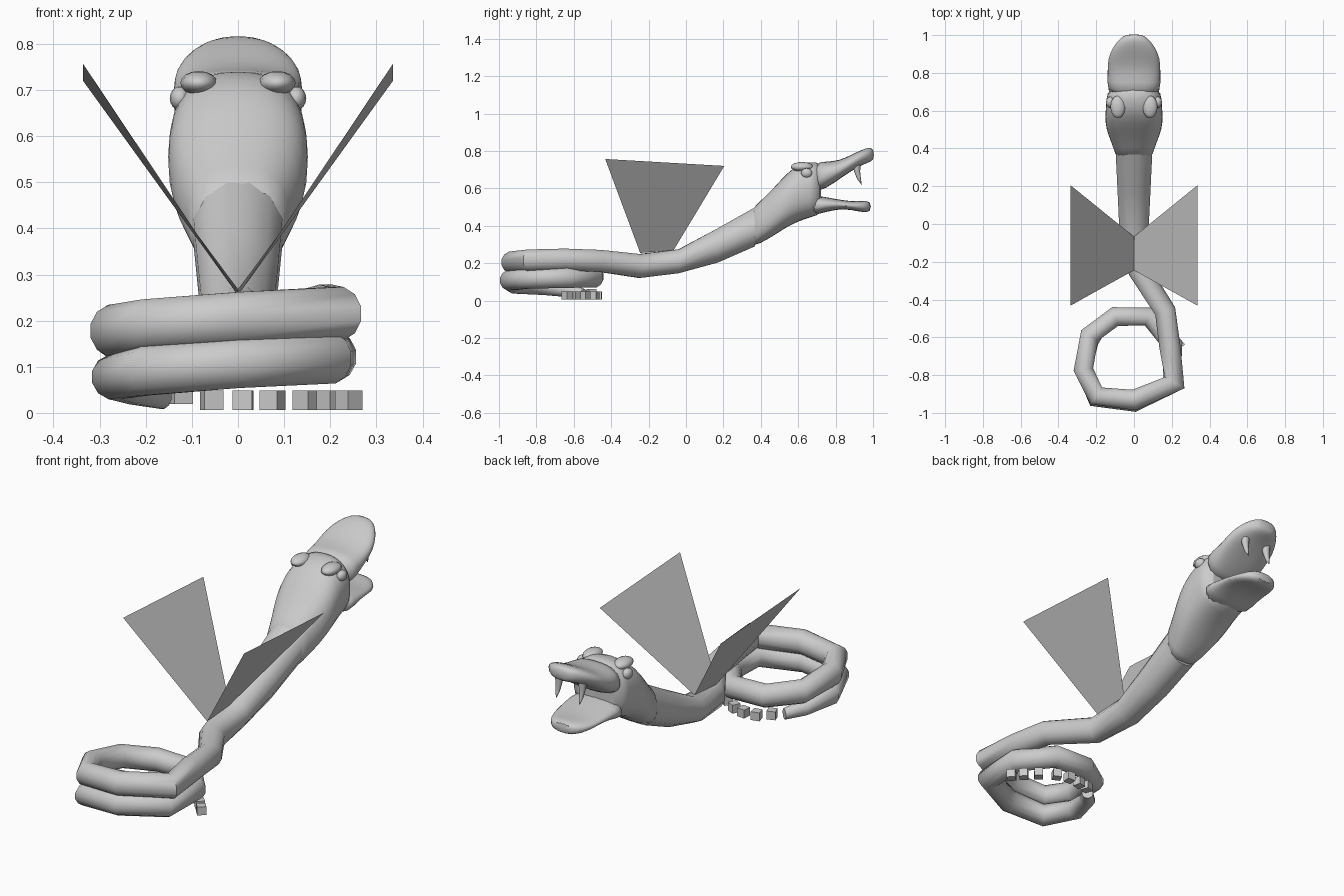
import bpy, bmesh, math
from mathutils import Vector, Matrix

if "Cube" in bpy.data.objects:
    bpy.data.objects.remove(bpy.data.objects["Cube"])


def make_object(name, verts, faces, smooth=True, subdiv=0):
    me = bpy.data.meshes.new(name)
    me.from_pydata(verts, [], faces)
    bm = bmesh.new()
    bm.from_mesh(me)
    bmesh.ops.recalc_face_normals(bm, faces=bm.faces)
    bm.to_mesh(me)
    bm.free()
    ob = bpy.data.objects.new(name, me)
    bpy.context.collection.objects.link(ob)
    if subdiv:
        m = ob.modifiers.new("subdivision", 'SUBSURF')
        m.levels = m.render_levels = subdiv
    if smooth:
        bpy.ops.object.select_all(action='DESELECT')
        ob.select_set(True)
        bpy.context.view_layer.objects.active = ob
        bpy.ops.object.shade_smooth_by_angle(angle=math.radians(60))
    return ob


def loft(name, rings, n=12, power=2.0, subdiv=0):
    """Sweep upright oval sections; each ring is x, y, z, half width, half height."""
    verts, faces = [], []
    pts = [Vector(r[:2]) for r in rings]
    for i, (x, y, z, w, h) in enumerate(rings):
        d = Vector((0, 0))
        if i > 0 and (pts[i] - pts[i - 1]).length:
            d += (pts[i] - pts[i - 1]).normalized()
        if i < len(pts) - 1:
            d += (pts[i + 1] - pts[i]).normalized()
        if d.length < 0.1:
            d = Vector((0, 1))
        d.normalize()
        for k in range(n):
            a = 2 * math.pi * (k + 0.5) / n
            c, s = math.cos(a), math.sin(a)
            u = w * math.copysign(abs(c) ** (2 / power), c)
            v = h * math.copysign(abs(s) ** (2 / power), s)
            verts.append((x + d.y * u, y - d.x * u, z + v))
    for i in range(len(rings) - 1):
        for k in range(n):
            a, b = i * n + k, i * n + (k + 1) % n
            faces.append((a, b, b + n, a + n))
    faces.append(tuple(range(n)))
    faces.append(tuple(range(len(verts) - n, len(verts))))
    return make_object(name, verts, faces, True, subdiv)


def head_loft(name, rows):
    """Rows of y, top z, bottom z, half width."""
    return loft(name, [(0, y, (t + b) / 2, w, (t - b) / 2) for y, t, b, w in rows],
                n=16, power=2.5, subdiv=1)


# Body: tail tip, two coils, then the rising neck
loft("body", [
    (-.165, -.545, .035, .027, .027), (-.225, -.62, .055, .04, .038),
    (-.268, -.76, .078, .05, .05), (-.2, -.92, .092, .055, .056),
    (0, -.942, .108, .055, .056), (.2, -.85, .118, .056, .056),
    (.205, -.64, .122, .056, .056), (.08, -.49, .125, .054, .056),
    (-.1, -.49, .13, .054, .056), (-.235, -.59, .15, .054, .057),
    (-.268, -.77, .178, .054, .058), (-.2, -.91, .19, .056, .058),
    (0, -.932, .205, .057, .059), (.215, -.84, .215, .062, .06),
    (.19, -.65, .22, .058, .06), (.165, -.46, .212, .058, .061),
    (.03, -.25, .185, .062, .066), (0, -.04, .21, .08, .066),
    (0, .17, .295, .09, .095), (0, .37, .395, .1, .108)])

# Skull with a hollow at the throat
head_loft("skull", [
    (.34, .485, .28, .1), (.4, .535, .305, .107), (.47, .605, .345, .14),
    (.54, .685, .392, .157), (.6, .73, .42, .153), (.66, .745, .442, .148),
    (.73, .744, .46, .145), (.72, .66, .51, .11), (.64, .62, .53, .07)])

# Jaws
head_loft("upper_jaw", [
    (.68, .743, .57, .142), (.75, .743, .6, .143), (.82, .75, .648, .142),
    (.88, .778, .69, .14), (.94, .808, .725, .112), (.985, .822, .74, .072),
    (1.005, .805, .755, .04)])
head_loft("lower_jaw", [
    (.66, .57, .445, .145), (.74, .555, .472, .138), (.82, .54, .49, .128),
    (.89, .53, .484, .118), (.95, .535, .47, .095), (.99, .53, .475, .05)])

# Fangs, eyes and brows
for side in (-1, 1):
    fang = [(.065 * side, y, z) for y, z in ((.91, .75), (.915, .69), (.925, .65), (.938, .622))]
    verts, faces, n = [], [], 8
    for p, r in zip(fang, (.026, .016, .01, .002)):
        verts += [(p[0] + r * math.cos(2 * math.pi * k / n),
                   p[1] + r * math.sin(2 * math.pi * k / n), p[2]) for k in range(n)]
    for i in range(3):
        for k in range(n):
            a, b = i * n + k, i * n + (k + 1) % n
            faces.append((a, b, b + n, a + n))
    faces.append(tuple(range(24, 32)))
    make_object("fang", verts, faces)
    for name, loc, size in (("eye", (.126, .645, .682), (.022, .03, .026)),
                            ("brow", (.085, .62, .715), (.04, .06, .026))):
        bpy.ops.mesh.primitive_uv_sphere_add(segments=12, ring_count=8, radius=1,
                                             location=(loc[0] * side, loc[1], loc[2]))
        ob = bpy.context.object
        ob.name, ob.scale = name, size
        bpy.ops.object.shade_smooth()

# Flat wings
for side, name in ((-1, "left_wing"), (1, "right_wing")):
    make_object(name, [(0, -.245, .255), (0, -.067, .268),
                       (.336 * side, .205, .72), (.336 * side, -.432, .757)],
                [(0, 1, 2, 3)], smooth=False)

# Rattle blocks following the coil
blocks = [(-.125, -.505), (-.057, -.48), (.011, -.472), (.075, -.49),
          (.148, -.54), (.2, -.59), (.24, -.635)]
for i, (x, y) in enumerate(blocks):
    x0, y0 = blocks[max(i - 1, 0)]
    x1, y1 = blocks[min(i + 1, len(blocks) - 1)]
    bpy.ops.mesh.primitive_cube_add(size=.042, location=(x, y, .027 if i else .04),
                                    rotation=(0, 0, math.atan2(y1 - y0, x1 - x0)))
    bpy.context.object.name = "rattle_block"
